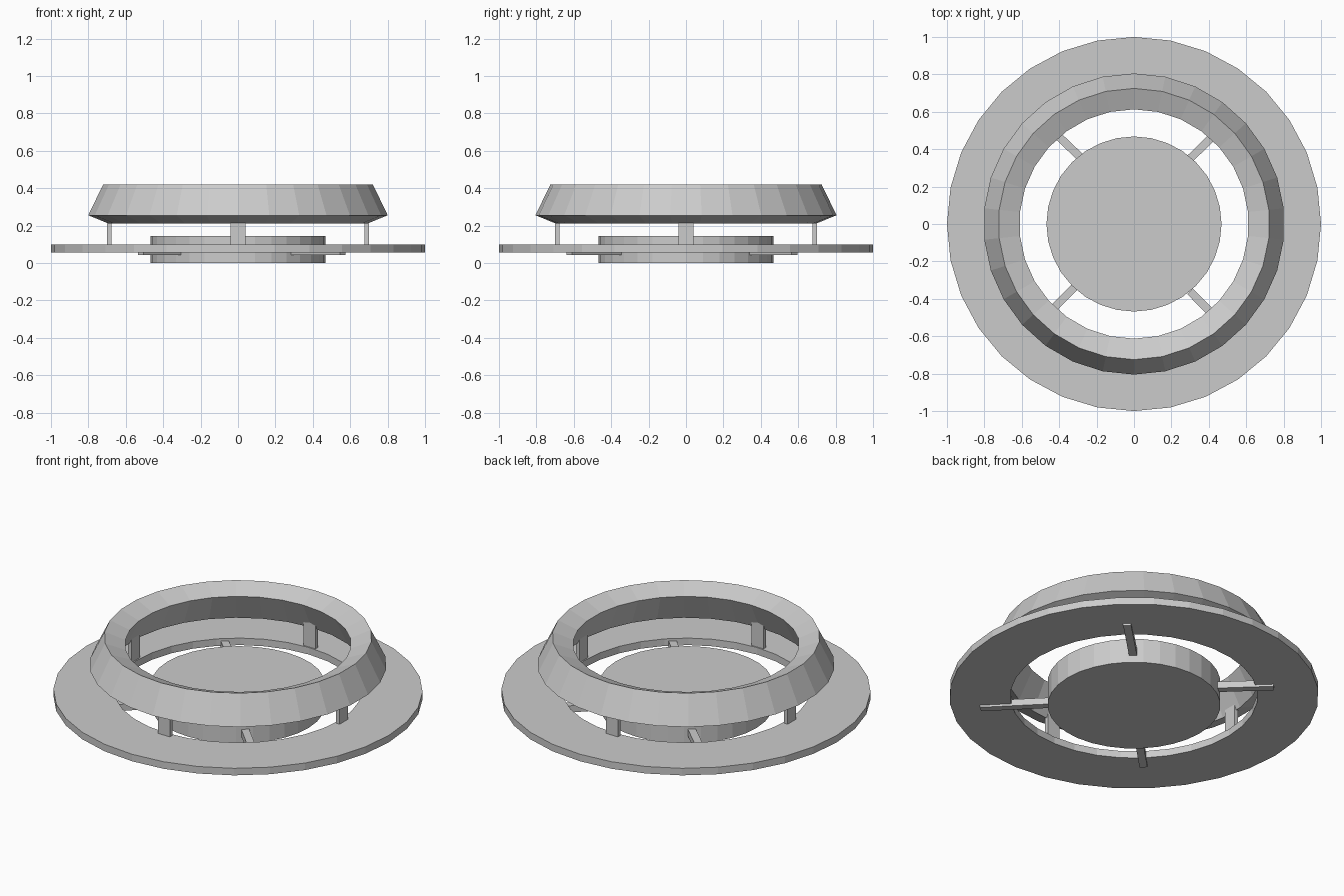
import bpy, bmesh, math
from mathutils import Matrix

if "Cube" in bpy.data.objects:
    bpy.data.objects.remove(bpy.data.objects["Cube"])


def finish(name, bm):
    bmesh.ops.recalc_face_normals(bm, faces=bm.faces)
    mesh = bpy.data.meshes.new(name)
    bm.to_mesh(mesh)
    bm.free()
    obj = bpy.data.objects.new(name, mesh)
    bpy.context.collection.objects.link(obj)
    return obj


def swept_ring(name, profile, sides):
    """Sweep a closed (radius, z) profile around z, with a corner on the y axis."""
    bm = bmesh.new()
    loops = []
    for i in range(sides):
        a = math.pi / 2 + 2 * math.pi * i / sides
        loops.append([bm.verts.new((r * math.cos(a), r * math.sin(a), z))
                      for r, z in profile])
    n = len(profile)
    for i in range(sides):
        p, q = loops[i], loops[(i + 1) % sides]
        for j in range(n):
            k = (j + 1) % n
            bm.faces.new((p[j], q[j], q[k], p[k]))
    return finish(name, bm)


def box(name, size, centre, angle=0.0):
    bm = bmesh.new()
    m = (Matrix.Translation(centre) @ Matrix.Rotation(angle, 4, 'Z')
         @ Matrix.Diagonal((*size, 1)))
    bmesh.ops.create_cube(bm, size=1, matrix=m)
    return finish(name, bm)


# Flat base ring
swept_ring("base_ring", [(1.0, 0.057), (1.0, 0.099), (0.67, 0.099), (0.67, 0.057)], 32)

# Raised ring with a tilted rectangular section
swept_ring("raised_ring", [(0.805, 0.255), (0.725, 0.42), (0.613, 0.375), (0.693, 0.21)], 30)

# Central disc
bm = bmesh.new()
bmesh.ops.create_cone(bm, cap_ends=True, segments=32, radius1=0.468, radius2=0.468,
                      depth=0.145, matrix=Matrix.Translation((0, 0, 0.0725)))
finish("central_disc", bm)

# Upright posts holding the raised ring
for i in range(4):
    a = i * math.pi / 2
    box(f"post_{i + 1}", (0.025, 0.08, 0.17),
        (0.688 * math.cos(a), 0.688 * math.sin(a), 0.17), a)

# Diagonal spokes joining the disc to the base ring
spokes = [((0.30, 0.35), (0.535, 0.58)), ((-0.29, 0.36), (-0.51, 0.57)),
          ((-0.32, -0.34), (-0.52, -0.54)), ((0.30, -0.36), (0.56, -0.625))]
for i, ((x0, y0), (x1, y1)) in enumerate(spokes):
    box(f"spoke_{i + 1}", (math.hypot(x1 - x0, y1 - y0), 0.043, 0.04),
        ((x0 + x1) / 2, (y0 + y1) / 2, 0.064), math.atan2(y1 - y0, x1 - x0))
